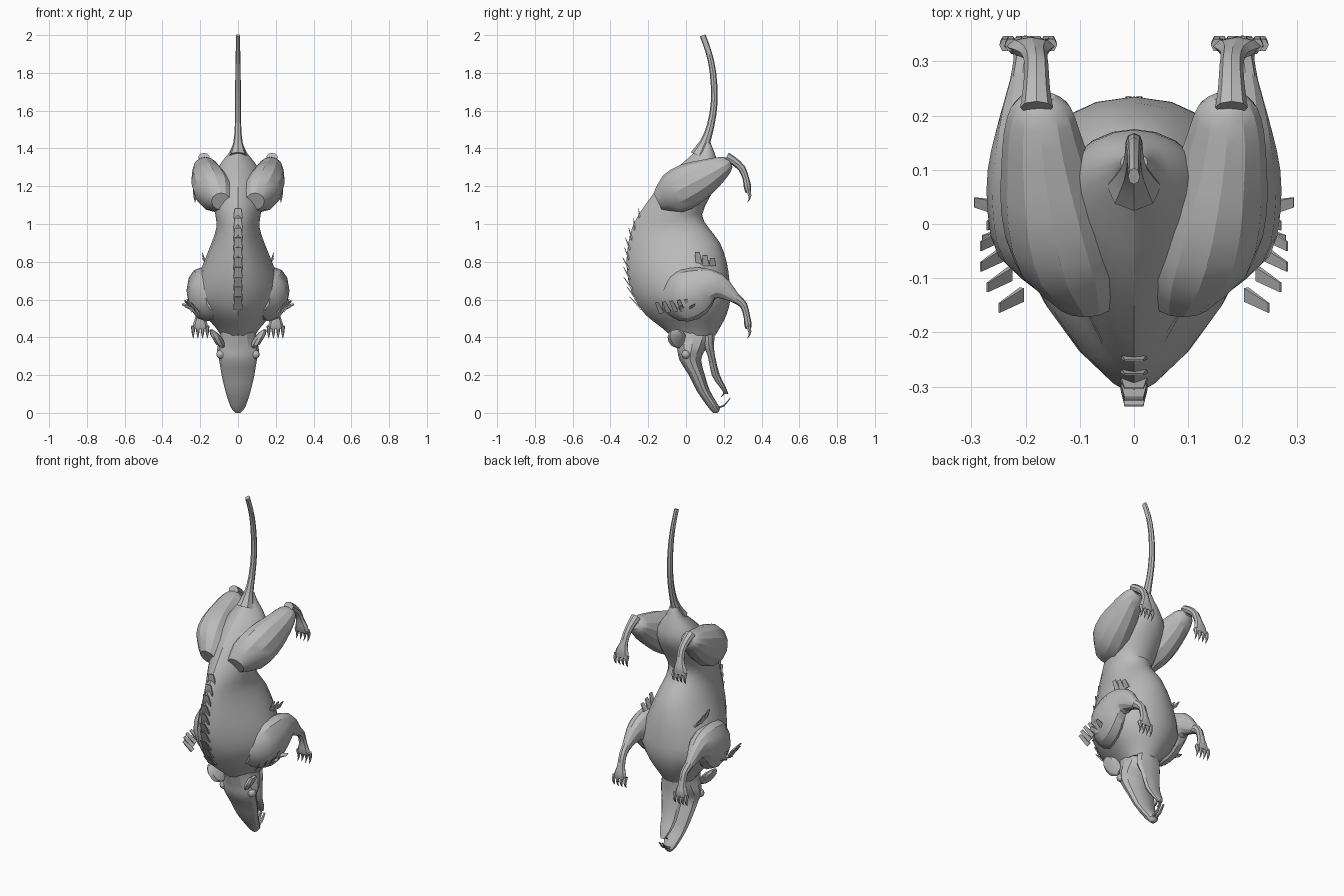
import bpy, bmesh, math
from mathutils import Vector

if "Cube" in bpy.data.objects:
    bpy.data.objects.remove(bpy.data.objects["Cube"])

grey = bpy.data.materials.new("fur grey")
grey.diffuse_color = (0.5, 0.5, 0.5, 1)
grey.use_nodes = True
grey.node_tree.nodes["Principled BSDF"].inputs["Base Color"].default_value = grey.diffuse_color


def finish(name, bm, mirror=False, smooth=25):
    bmesh.ops.recalc_face_normals(bm, faces=bm.faces)
    me = bpy.data.meshes.new(name)
    bm.to_mesh(me)
    bm.free()
    ob = bpy.data.objects.new(name, me)
    bpy.context.collection.objects.link(ob)
    me.materials.append(grey)
    if mirror:
        ob.modifiers.new("mirror", 'MIRROR')
    if smooth:
        bpy.context.view_layer.objects.active = ob
        ob.select_set(True)
        bpy.ops.object.shade_smooth_by_angle(angle=math.radians(smooth))
        ob.select_set(False)
    return ob


def refine(rows, steps):
    """Catmull-Rom interpolation of every column."""
    if steps == 1:
        return rows
    out, n = [], len(rows)
    for i in range(n - 1):
        p = [rows[max(0, min(n - 1, k))] for k in (i - 1, i, i + 1, i + 2)]
        for s in range(steps):
            t = s / steps
            out.append([0.5 * (2*b + (c - a)*t + (2*a - 5*b + 4*c - d)*t*t
                               + (3*b - a - 3*c + d)*t**3) for a, b, c, d in zip(*p)])
    return out + [list(rows[-1])]


def skin(bm, rings):
    vs = [[bm.verts.new(p) for p in r] for r in rings]
    n = len(vs[0])
    for a, b in zip(vs, vs[1:]):
        for k in range(n):
            bm.faces.new((a[k], a[(k+1) % n], b[(k+1) % n], b[k]))
    bm.faces.new(vs[0][::-1])
    bm.faces.new(vs[-1])


def stack(name, rows, n, point=1.0, mid=0.5, steps=2, smooth=25):
    """Level rings: (z, back y, belly y, half width); point sharpens the back."""
    rings = []
    for z, y0, y1, w in refine(rows, steps):
        yc, ring = y0 + mid * (y1 - y0), []
        for k in range(n):
            c, s = math.cos(2*math.pi*k/n), math.sin(2*math.pi*k/n)
            e = point if s < -1e-6 else 1
            x = math.copysign(abs(c)**e, c) * w
            y = yc + ((y1 - yc) * s if s > 0 else -(yc - y0) * abs(s)**(1 + (e-1)*0.5))
            ring.append((x, y, z))
        rings.append(ring)
    bm = bmesh.new()
    skin(bm, rings)
    return finish(name, bm, smooth=smooth)


def limb_rings(rows, n, steps):
    """Rings across a path: (x, y, z, half width, half thickness)."""
    rows = refine(rows, steps)
    rings = []
    for i, (x, y, z, rx, rn) in enumerate(rows):
        a, b = rows[max(i-1, 0)], rows[min(i+1, len(rows)-1)]
        t = Vector((0, b[1]-a[1], b[2]-a[2])).normalized()
        nrm = t.cross(Vector((1, 0, 0)))
        rings.append([Vector((x, y, z)) + Vector((rx*math.cos(q), 0, 0)) + nrm*rn*math.sin(q)
                      for q in (2*math.pi*k/n for k in range(n))])
    return rings


def limb(name, rows, n=10, mirror=True, steps=2):
    bm = bmesh.new()
    skin(bm, limb_rings(rows, n, steps))
    return finish(name, bm, mirror)


def tuft(bm, base, tip, side, w):
    """Flat tapered fur plate from base to tip."""
    b, t, s = Vector(base), Vector(tip), Vector(side).normalized()
    nrm = (t - b).cross(s).normalized() * 0.005
    skin(bm, [[b+s*w+nrm, b-s*w+nrm, b-s*w-nrm, b+s*w-nrm],
              [t+s*w*.7+nrm*.3, t-s*w*.7+nrm*.3, t-s*w*.7-nrm*.3, t+s*w*.7-nrm*.3]])


# torso with a ridged back
body = [(1.43, .09, .13, .025), (1.38, .045, .15, .045), (1.33, -.01, .165, .085),
        (1.25, -.1, .175, .13), (1.15, -.18, .13, .14), (1.05, -.25, .085, .12),
        (.98, -.285, .12, .115), (.9, -.305, .18, .14), (.8, -.315, .215, .18),
        (.7, -.305, .23, .215), (.6, -.27, .235, .225), (.52, -.215, .215, .18),
        (.46, -.14, .185, .125), (.41, -.08, .155, .09)]
stack("torso", body, 20, point=1.4, mid=.6)

# tail
limb("tail", [(0, .07, 1.36, .05, .05), (0, .1, 1.43, .025, .028), (0, .13, 1.52, .017, .02),
              (0, .15, 1.65, .016, .018), (0, .143, 1.8, .014, .017),
              (0, .12, 1.91, .012, .016), (0, .088, 1.998, .011, .016)], 8, False)

# head with open jaws
stack("head", [(.45, -.08, .15, .09), (.38, -.06, .13, .1), (.33, -.045, .1, .112),
               (.28, -.035, .08, .1), (.2, .015, .1, .087), (.12, .055, .125, .068),
               (.06, .095, .16, .05), (.02, .125, .18, .032), (0, .145, .165, .012)], 12)
stack("lower_jaw", [(.43, .08, .155, .07), (.36, .09, .15, .08), (.3, .115, .155, .065),
                    (.2, .135, .18, .05), (.14, .175, .21, .036), (.1, .205, .225, .015)], 10)
limb("upper_teeth", [(.01, .165, .03, .009, .006), (.01, .2, .038, .009, .005),
                     (.01, .235, .08, .006, .002)], 6)
limb("lower_teeth", [(.01, .2, .13, .008, .006), (.01, .2, .1, .007, .005),
                     (.01, .185, .085, .005, .002)], 6)

# ears and eyes
limb("ear", [(.08, -.02, .36, .012, .02), (.1, -.04, .38, .022, .045),
             (.125, -.055, .415, .022, .045), (.142, -.06, .44, .008, .02)], 8)
bm = bmesh.new()
bmesh.ops.create_uvsphere(bm, u_segments=10, v_segments=6, radius=.024)
bmesh.ops.translate(bm, verts=bm.verts, vec=(.092, 0, .31))
finish("eye", bm, True)

# hind legs
limb("thigh", [(.09, -.15, 1.12, .05, .05), (.12, -.07, 1.16, .1, .11),
               (.145, .02, 1.21, .1, .115), (.16, .1, 1.25, .085, .095),
               (.17, .17, 1.29, .07, .068), (.172, .215, 1.315, .055, .045),
               (.175, .235, 1.325, .03, .025)], 12)
limb("hind_shin", [(.18, .215, 1.355, .03, .025), (.18, .25, 1.335, .025, .022),
                   (.18, .295, 1.295, .022, .02), (.185, .317, 1.24, .025, .017),
                   (.19, .325, 1.2, .04, .02), (.19, .33, 1.165, .046, .014)], 8)

# front legs
limb("shoulder", [(.12, -.13, .6, .05, .06), (.155, -.06, .61, .095, .125),
                  (.18, .02, .63, .09, .14), (.195, .1, .665, .075, .11),
                  (.2, .17, .67, .055, .07), (.205, .225, .635, .035, .042),
                  (.205, .265, .605, .024, .026)], 12)
limb("forearm", [(.205, .2, .65, .035, .035), (.205, .265, .605, .024, .027),
                 (.2, .305, .57, .022, .02), (.2, .322, .51, .025, .017),
                 (.2, .328, .47, .038, .02), (.2, .33, .445, .042, .014)], 8)

# toes and claws
for name, x0, z0 in (("hind_claws", .19, 1.18), ("front_claws", .2, .46)):
    bm = bmesh.new()
    for k in range(4):
        x = x0 + (k - 1.5) * .025
        skin(bm, limb_rings([(x, .33, z0, .011, .013), (x, .338, z0-.03, .009, .01),
                             (x, .335, z0-.05, .005, .005), (x, .325, z0-.066, .001, .001)], 6, 1))
    finish(name, bm, True)

# row of bristles down the spine
bm = bmesh.new()
spine = sorted((r[0], r[1]) for r in body)
for k in range(10):
    z = .57 + k * .052
    for (za, ya), (zb, yb) in zip(spine, spine[1:]):
        if za <= z < zb:
            y = ya + (yb - ya) * (z - za) / (zb - za)
            slope = (yb - ya) / (zb - za)
    tuft(bm, (0, y + .012, z - .02), (0, y + slope * .045 - .018, z + .045), (1, 0, 0), .025)
finish("spine_bristles", bm, smooth=0)

# fur plates on shoulders and flanks
bm = bmesh.new()
for k in range(6):
    y = -.13 + k * .038
    x = .2 + .062 * math.sin((k + 1) / 7 * math.pi)
    tuft(bm, (x - .02, y, .53 + .004*k), (x + .022, y - .025, .585 + .004*k), (0, 1, .3), .013)
tuft(bm, (.25, .03, .56), (.295, .04, .575), (0, 1, .5), .014)
tuft(bm, (.24, -.02, .55), (.28, -.03, .565), (0, 1, .5), .014)
for k in range(3):
    tuft(bm, (.165, .07 + k*.035, .78), (.19, .06 + k*.04, .85 - k*.015), (0, 1, 0), .018)
finish("fur_tufts", bm, True, 0)
